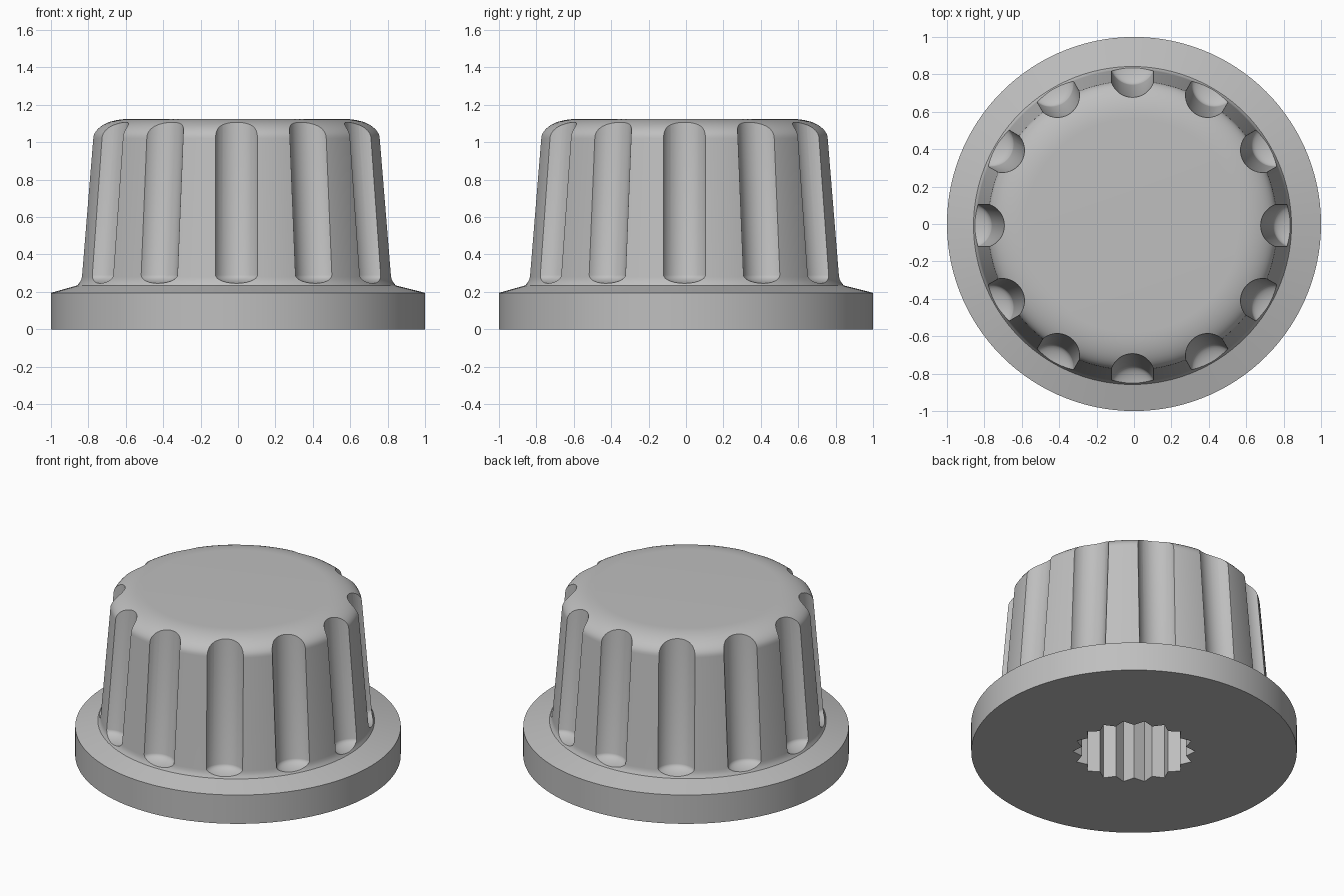
import bpy, bmesh, math

if "Cube" in bpy.data.objects:
    bpy.data.objects.remove(bpy.data.objects["Cube"])

SEG = 120          # sides of the turned body
OFF = -0.008       # the grip sits slightly off the flange centre

grey = bpy.data.materials.new("plain grey")
grey.diffuse_color = (0.52, 0.52, 0.52, 1)
grey.use_nodes = True
grey.node_tree.nodes["Principled BSDF"].inputs["Base Color"].default_value = grey.diffuse_color


def skin_rings(bm, rings):
    """Join a stack of closed point loops into a capped solid."""
    loops = [[bm.verts.new(p) for p in ring] for ring in rings]
    for a, b in zip(loops, loops[1:]):
        n = len(a)
        for i in range(n):
            j = (i + 1) % n
            bm.faces.new((a[i], a[j], b[j], b[i]))
    bm.faces.new(loops[0][::-1])
    bm.faces.new(loops[-1])


def circle(cx, cy, r, z, n):
    return [(cx + r * math.cos(2 * math.pi * i / n),
             cy + r * math.sin(2 * math.pi * i / n), z) for i in range(n)]


def make_object(name, bm):
    bmesh.ops.recalc_face_normals(bm, faces=bm.faces[:])
    me = bpy.data.meshes.new(name)
    bm.to_mesh(me)
    bm.free()
    me.materials.append(grey)
    ob = bpy.data.objects.new(name, me)
    bpy.context.collection.objects.link(ob)
    return ob


def wall(z):
    """Radius of the tapered grip wall."""
    return 0.834 - 0.081 * (z - 0.28)


# Turned body: flange, sloped shoulder, small fillet, tapered wall, rounded top
profile = [(1.0, 0.0), (1.0, 0.195), (0.85, 0.235), (0.841, 0.25),
           (0.836, 0.265), (wall(0.28), 0.28), (wall(1.02), 1.02)]
top_r = 0.57
for k in range(1, 13):
    a = math.pi / 2 * k / 12
    profile.append((top_r + (wall(1.02) - top_r) * math.cos(a),
                    1.02 + 0.105 * math.sin(a)))
bm = bmesh.new()
skin_rings(bm, [circle(OFF if z > 0.2 else 0, OFF if z > 0.2 else 0, r, z, SEG)
                for r, z in profile])
knob = make_object("knob_body", bm)

# Twelve grip flutes, tilted with the wall, with shallow domed lower ends
FR = 0.122
bm = bmesh.new()
levels = []
for k in range(1, 9):
    a = math.pi / 2 * k / 8
    levels.append((FR * math.sin(a), 0.29 - 0.046 * math.cos(a)))
levels.append((FR, 1.3))
for f in range(12):
    t = math.radians(30 * f)
    rings = []
    for r, z in levels:
        d = wall(z) + 0.04
        rings.append(circle(OFF + d * math.cos(t), OFF + d * math.sin(t), r, z, 48))
    skin_rings(bm, rings)
flutes = make_object("flute_cutter", bm)

# Splined shaft socket with eighteen V teeth
TEETH = 18
bm = bmesh.new()
rings = []
for z in (-0.1, 0.8):
    ring = []
    for i in range(2 * TEETH):
        r = 0.375 if i % 2 == 0 else 0.325
        a = math.pi * i / TEETH
        ring.append((r * math.cos(a), r * math.sin(a), z))
    rings.append(ring)
skin_rings(bm, rings)
socket = make_object("socket_cutter", bm)

# Cut flutes and socket, then discard the cutters
bpy.context.view_layer.objects.active = knob
knob.select_set(True)
for cutter in (flutes, socket):
    cutter.hide_render = True
    mod = knob.modifiers.new("cut", 'BOOLEAN')
    mod.operation = 'DIFFERENCE'
    mod.solver = 'EXACT'
    mod.object = cutter
    bpy.ops.object.modifier_apply(modifier=mod.name)
    bpy.data.objects.remove(cutter)

bpy.ops.object.shade_smooth_by_angle(angle=math.radians(25))
